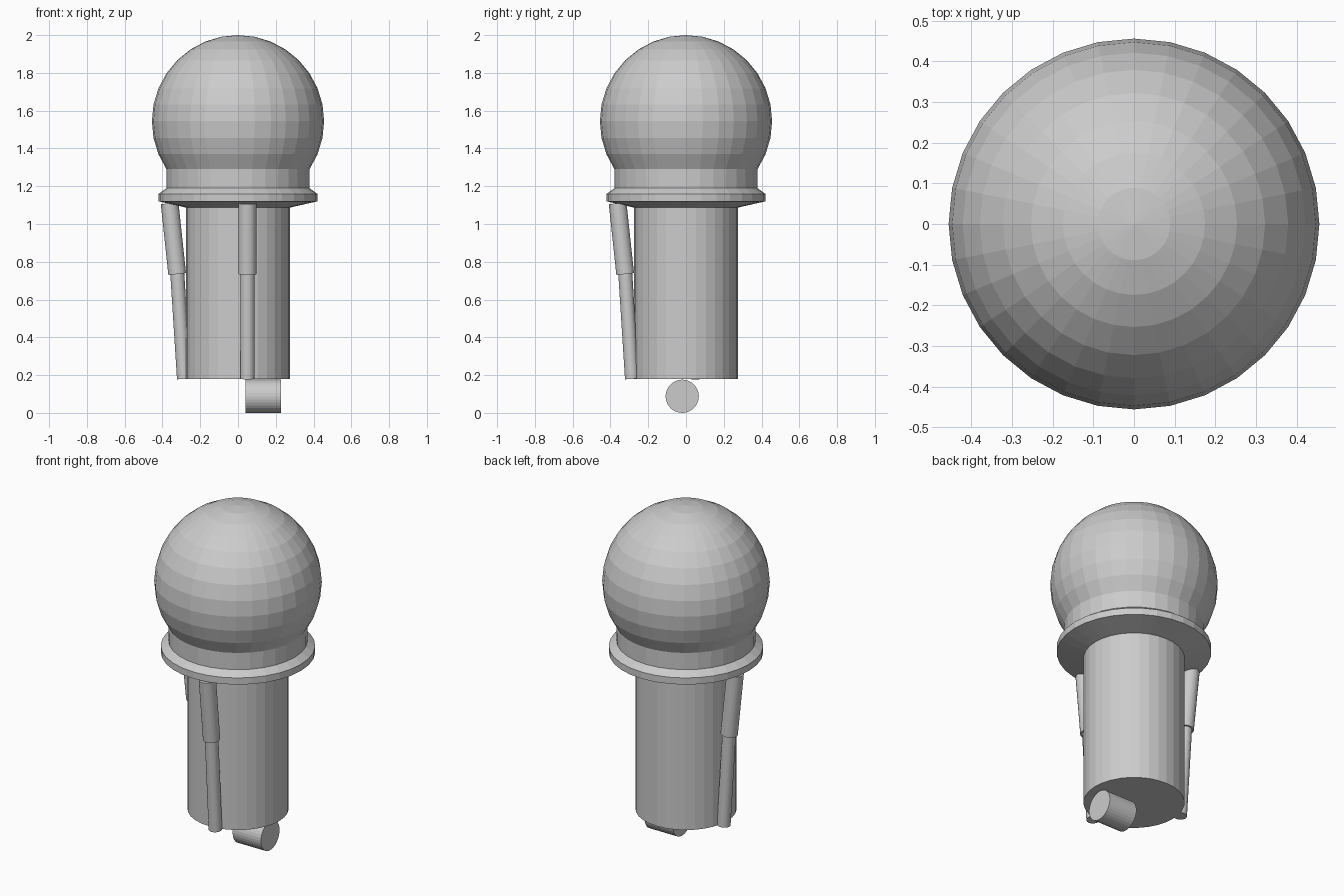
import bpy, math
from mathutils import Vector

cube = bpy.data.objects.get("Cube")
if cube:
    bpy.data.objects.remove(cube, do_unlink=True)

grey = bpy.data.materials.new("plain grey")
grey.use_nodes = True
COLOUR = (0.6, 0.6, 0.6, 1)
grey.diffuse_color = COLOUR
grey.node_tree.nodes["Principled BSDF"].inputs["Base Color"].default_value = COLOUR


def lathe(name, profile, sides=32):
    """Spin (radius, height) points around z; zero radius makes a pole, open ends get a cap."""
    verts, rings, faces = [], [], []
    for r, z in profile:
        start = len(verts)
        if r < 1e-5:
            verts.append((0, 0, z))
            rings.append([start] * sides)
        else:
            for i in range(sides):
                a = math.tau * i / sides
                verts.append((r * math.cos(a), r * math.sin(a), z))
            rings.append(list(range(start, start + sides)))
    for low, high in zip(rings, rings[1:]):
        for i in range(sides):
            j = (i + 1) % sides
            faces.append(list(dict.fromkeys((low[i], low[j], high[j], high[i]))))
    if profile[0][0] > 0:
        faces.append(rings[0][::-1])
    if profile[-1][0] > 0:
        faces.append(rings[-1])
    mesh = bpy.data.meshes.new(name)
    mesh.from_pydata(verts, [], faces)
    mesh.materials.append(grey)
    obj = bpy.data.objects.new(name, mesh)
    bpy.context.collection.objects.link(obj)
    return obj


def rod(name, start, end, radius):
    """Closed cylinder between two points."""
    start, end = Vector(start), Vector(end)
    axis = end - start
    obj = lathe(name, [(radius, 0), (radius, axis.length)])
    obj.location = start
    obj.rotation_mode = 'QUATERNION'
    obj.rotation_quaternion = axis.to_track_quat('Z', 'Y')
    return obj


# Main column
lathe("body_column", [(0.275, 0.18), (0.275, 1.10)])

# Flange, collar and ball in one turned piece
R, CENTRE = 0.456, 1.544
ball = [(R * math.sin(math.pi * k / 16), CENTRE - R * math.cos(math.pi * k / 16))
        for k in range(5, 16)]
lathe("ball_head", [(0.275, 1.087), (0.42, 1.12), (0.42, 1.16), (0.378, 1.19)]
      + ball + [(0, CENTRE + R)])

# Two-stage struts on the front and on the right side
for side in ("front", "right"):
    def place(out, z):
        return (0.05, -out, z) if side == "front" else (-out, 0.05, z)
    rod(side + "_strut_sleeve", place(0.322, 0.735), place(0.362, 1.11), 0.047)
    rod(side + "_strut_rod", place(0.286, 0.18), place(0.322, 0.745), 0.037)

# Wheel under the column
rod("wheel", (0.04, -0.02, 0.088), (0.228, -0.02, 0.088), 0.088)
